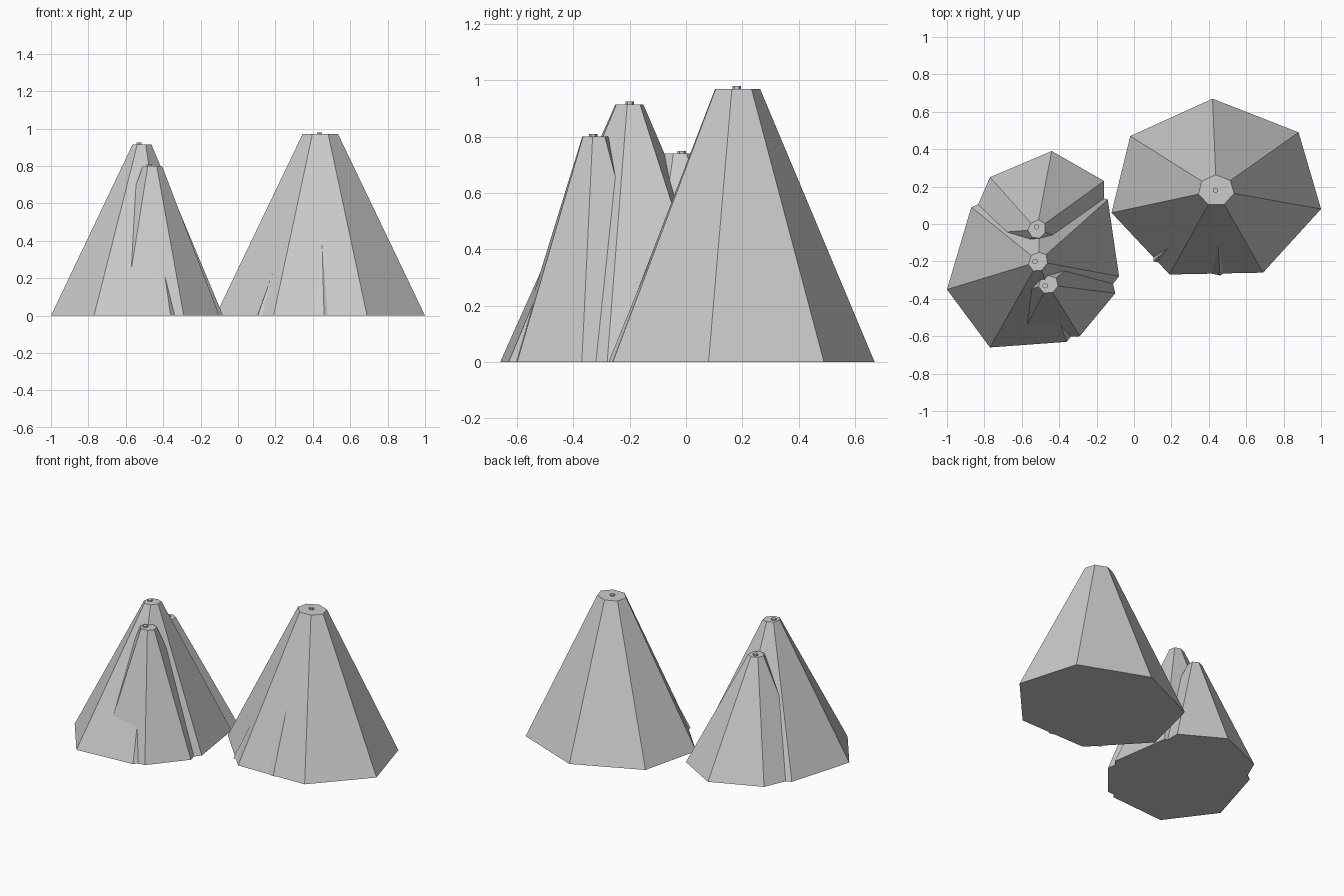
import bpy, bmesh

if "Cube" in bpy.data.objects:
    bpy.data.objects.remove(bpy.data.objects["Cube"])


def tapered_peak(name, base, centre, height, taper):
    """Flat-topped faceted cone: irregular base outline shrunk towards centre."""
    cx, cy = centre
    bm = bmesh.new()
    low = [bm.verts.new((x, y, 0)) for x, y in base]
    top = [bm.verts.new((cx + (x - cx) * taper, cy + (y - cy) * taper, height))
           for x, y in base]
    bm.faces.new(low[::-1])
    bm.faces.new(top)
    n = len(base)
    for i in range(n):
        j = (i + 1) % n
        bm.faces.new((low[i], low[j], top[j], top[i]))
    bmesh.ops.recalc_face_normals(bm, faces=bm.faces[:])
    mesh = bpy.data.meshes.new(name)
    bm.to_mesh(mesh)
    bm.free()
    bpy.context.collection.objects.link(bpy.data.objects.new(name, mesh))


def nub(name, x, y, z):
    """Tiny stub that caps a summit."""
    bpy.ops.mesh.primitive_cylinder_add(vertices=6, radius=0.015, depth=0.02,
                                        location=(x, y, z))
    bpy.context.object.name = name


# outlines run counter-clockwise
peaks = {
    # large lone peak on the right
    "right_peak": ([(0.42, 0.67), (-0.02, 0.47), (-0.12, 0.06), (0.19, -0.27),
                    (0.69, -0.26), (1.0, 0.08), (0.88, 0.49)],
                   (0.44, 0.18), 0.97, 0.17),
    # lower peak nearly buried in it, showing as thin ridges
    "right_inner_peak": ([(0.46, -0.275), (0.75, -0.1), (0.8, 0.2), (0.6, 0.45),
                          (0.25, 0.42), (0.08, 0.15), (0.105, -0.2)],
                         (0.435, 0.105), 0.86, 0.08),
    # left cluster: tall middle peak, front peak, back peak
    "left_main_peak": ([(-1.0, -0.35), (-0.77, -0.66), (-0.36, -0.63),
                        (-0.08, -0.28), (-0.14, 0.13), (-0.5, 0.24),
                        (-0.87, 0.09)],
                       (-0.51, -0.20), 0.915, 0.11),
    "left_front_peak": ([(-0.61, -0.616), (-0.29, -0.60), (-0.10, -0.37),
                         (-0.17, -0.08), (-0.45, 0.0), (-0.72, -0.12),
                         (-0.79, -0.4)],
                        (-0.46, -0.325), 0.80, 0.15),
    "left_back_peak": ([(-0.44, 0.39), (-0.77, 0.25), (-0.905, -0.06),
                        (-0.72, -0.35), (-0.4, -0.4), (-0.16, -0.15),
                        (-0.16, 0.23)],
                       (-0.52, -0.03), 0.74, 0.125),
}
for name, spec in peaks.items():
    tapered_peak(name, *spec)

# summit stubs
nub("right_summit", 0.435, 0.18, 0.97)
nub("left_main_summit", -0.53, -0.20, 0.915)
nub("left_front_summit", -0.475, -0.33, 0.80)
nub("left_back_summit", -0.52, -0.015, 0.74)
